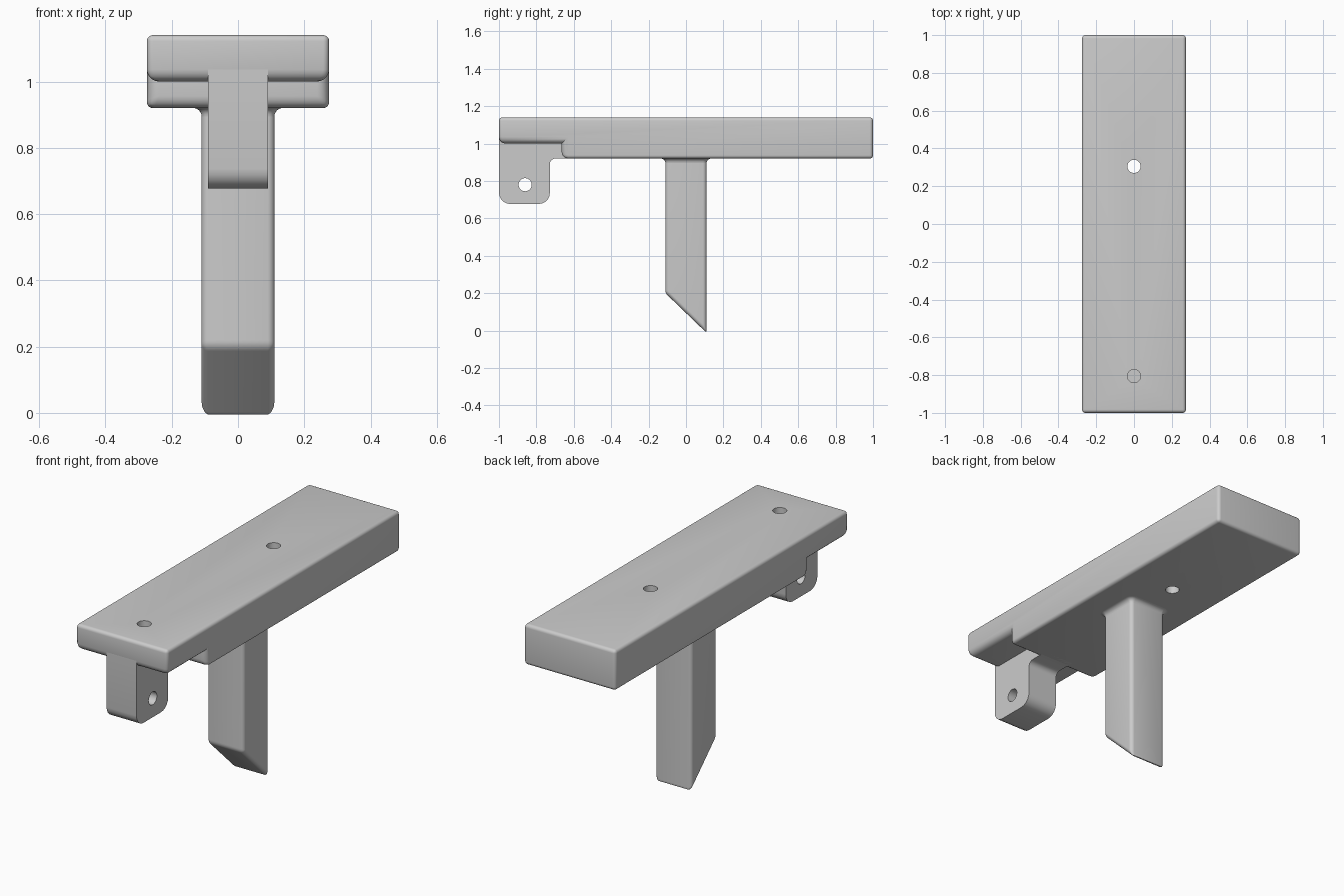
import bpy, bmesh, math
from mathutils import Vector, Matrix

cube = bpy.data.objects.get("Cube")
if cube:
    bpy.data.objects.remove(cube, do_unlink=True)

grey = bpy.data.materials.new("light grey")
grey.use_nodes = True
COLOUR = (0.6, 0.6, 0.6, 1)
grey.diffuse_color = COLOUR
grey.node_tree.nodes["Principled BSDF"].inputs["Base Color"].default_value = COLOUR


def make_object(name, bm):
    bmesh.ops.recalc_face_normals(bm, faces=bm.faces[:])
    mesh = bpy.data.meshes.new(name)
    bm.to_mesh(mesh)
    bm.free()
    mesh.materials.append(grey)
    obj = bpy.data.objects.new(name, mesh)
    bpy.context.collection.objects.link(obj)
    return obj


def extrude_profile(points, half):
    """Extrude a y-z outline across x, from -half to half."""
    bm = bmesh.new()
    face = bm.faces.new([bm.verts.new((-half, y, z)) for y, z in points])
    new = bmesh.ops.extrude_face_region(bm, geom=[face])["geom"]
    bmesh.ops.translate(bm, vec=(2 * half, 0, 0),
                        verts=[v for v in new if isinstance(v, bmesh.types.BMVert)])
    bmesh.ops.recalc_face_normals(bm, faces=bm.faces[:])
    return bm


def round_edges(obj, width, weight):
    """Bevel modifier with a per-edge weight given by a rule on the edge ends."""
    mesh = obj.data
    attr = mesh.attributes.new("bevel_weight_edge", "FLOAT", "EDGE")
    for e in mesh.edges:
        attr.data[e.index].value = weight(*(mesh.vertices[i].co for i in e.vertices))
    mod = obj.modifiers.new("rounding", "BEVEL")
    mod.limit_method = "WEIGHT"
    mod.width = width
    mod.segments = 5


def drill(name, centre, depth, axis, targets):
    """Cut a round hole through the target parts."""
    bm = bmesh.new()
    turn = Matrix.Rotation(math.pi / 2, 4, "Y") if axis == "X" else Matrix()
    bmesh.ops.create_cone(bm, cap_ends=True, segments=40, radius1=0.035, radius2=0.035,
                          depth=depth, matrix=Matrix.Translation(centre) @ turn)
    cutter = make_object(name, bm)
    cutter.hide_render = True
    cutters.append(cutter)
    for obj in targets:
        mod = obj.modifiers.new(name, "BOOLEAN")
        mod.object = cutter
        mod.solver = "EXACT"


cutters = []
STEP_Y, STEP_Z, BASE_Z, TOP_Z = -0.665, 1.0, 0.92, 1.14

# Long plate with a thinner front end
plate = make_object("plate", extrude_profile(
    [(-1, TOP_Z), (-1, STEP_Z), (STEP_Y, STEP_Z), (STEP_Y, BASE_Z), (1, BASE_Z), (1, TOP_Z)], 0.275))


def plate_weight(a, b):
    on_step = [abs(p.y - STEP_Y) < 1e-4 and abs(p.z - STEP_Z) < 1e-4 for p in (a, b)]
    if all(on_step):
        return 0
    low_front = all(abs(p.z - STEP_Z) < 1e-4 for p in (a, b))
    step_edge = all(abs(p.y - STEP_Y) < 1e-4 for p in (a, b))
    return 1 if low_front or step_edge else 0.5


round_edges(plate, 0.036, plate_weight)

# Hinge lug under the front end
lug = make_object("hinge_lug", extrude_profile(
    [(-1, 1.05), (-1, 0.677), (-0.728, 0.677), (-0.728, BASE_Z), (-0.6, BASE_Z), (-0.6, 1.05)], 0.09))


def lug_weight(a, b):
    if abs(a.x - b.x) < 0.01 or a.z > 1 or a.y > -0.65:
        return 0
    return 1 if a.z < 0.7 else 0.5


round_edges(lug, 0.06, lug_weight)

# Post with a slanted tip
post = make_object("post", extrude_profile(
    [(-0.11, 0.94), (-0.11, 0.2), (0.11, -0.012), (0.11, 0.94)], 0.11))
round_edges(post, 0.02, lambda a, b: 0 if min(a.z, b.z) > 0.9 else 1)

# Concave fillet where the post meets the plate
bm = bmesh.new()
rings = []
for i in range(7):
    t = math.pi / 2 * i / 6
    grow = 0.025 * (1 - math.cos(t))
    z = BASE_Z - 0.025 + 0.025 * math.sin(t)
    ring = []
    for k in range(4):
        mid = math.pi / 4 + k * math.pi / 2
        corner = Vector((math.copysign(0.09, math.cos(mid)), math.copysign(0.09, math.sin(mid)), z))
        for j in range(6):
            a = k * math.pi / 2 + j * math.pi / 10
            ring.append(bm.verts.new(corner + (0.02 + grow) * Vector((math.cos(a), math.sin(a), 0))))
    rings.append(ring)
for lower, upper in zip(rings, rings[1:]):
    for i in range(len(lower)):
        j = (i + 1) % len(lower)
        bm.faces.new((lower[i], lower[j], upper[j], upper[i]))
fillet = make_object("post_fillet", bm)

# Holes: through the plate, blind at the front, and across the lug
drill("plate_hole_cutter", (0, 0.305, 1.03), 0.5, "Z", [plate])
drill("blind_hole_cutter", (0, -0.805, 1.08), 0.24, "Z", [plate, lug])
drill("lug_hole_cutter", (0, -0.86, 0.78), 0.5, "X", [lug])

# Bake the modifiers, drop the cutters and smooth the rounded edges
for obj in (plate, lug, post, fillet):
    bpy.ops.object.select_all(action="DESELECT")
    obj.select_set(True)
    bpy.context.view_layer.objects.active = obj
    for mod in list(obj.modifiers):
        bpy.ops.object.modifier_apply(modifier=mod.name)
    bpy.ops.object.shade_smooth_by_angle(angle=math.radians(35))
for cutter in cutters:
    bpy.data.objects.remove(cutter, do_unlink=True)
